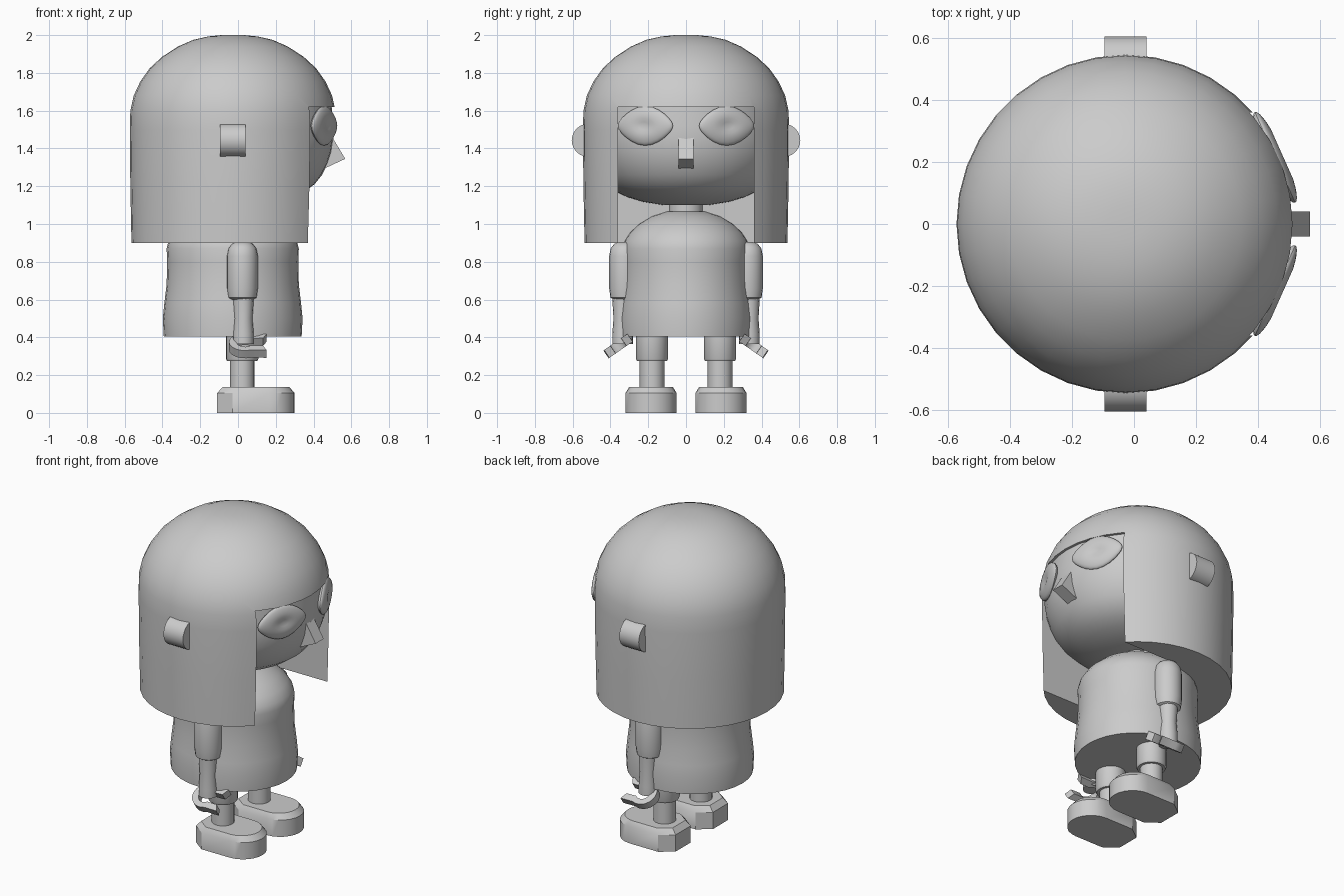
import bpy, bmesh, math
from mathutils import Matrix, Vector

if "Cube" in bpy.data.objects:
    bpy.data.objects.remove(bpy.data.objects["Cube"])


def finish(name, bm, smooth=True, angle=35):
    bmesh.ops.remove_doubles(bm, verts=bm.verts, dist=1e-5)
    bmesh.ops.recalc_face_normals(bm, faces=bm.faces)
    me = bpy.data.meshes.new(name)
    bm.to_mesh(me)
    bm.free()
    ob = bpy.data.objects.new(name, me)
    bpy.context.collection.objects.link(ob)
    if smooth:
        bpy.ops.object.select_all(action='DESELECT')
        ob.select_set(True)
        bpy.context.view_layer.objects.active = ob
        bpy.ops.object.shade_smooth_by_angle(angle=math.radians(angle))
    return ob


def lathe(name, profile, x, y=0, segs=32, sy=1.0):
    """Closed solid of revolution from (radius, z) points."""
    bm = bmesh.new()
    rings = []
    for r, z in profile:
        rings.append([bm.verts.new((x + r * math.cos(2 * math.pi * i / segs),
                                    y + sy * r * math.sin(2 * math.pi * i / segs), z))
                      for i in range(segs)])
    for a, b in zip(rings, rings[1:]):
        for i in range(segs):
            j = (i + 1) % segs
            bm.faces.new((a[i], a[j], b[j], b[i]))
    bm.faces.new(rings[0])
    bm.faces.new(rings[-1])
    return finish(name, bm)


def prism(name, pts, depth, matrix, smooth=True):
    """Outline in local XY extruded along local Z, centred, then placed."""
    bm = bmesh.new()
    f = bm.faces.new([bm.verts.new((a, b, -depth / 2)) for a, b in pts])
    new = bmesh.ops.extrude_face_region(bm, geom=[f])['geom']
    bmesh.ops.translate(bm, vec=(0, 0, depth),
                        verts=[v for v in new if isinstance(v, bmesh.types.BMVert)])
    bm.transform(matrix)
    return finish(name, bm, smooth)


def axes(u, v, w, origin):
    m = Matrix((u, v, w)).transposed().to_4x4()
    m.translation = origin
    return m


# Helmet of hair with a window cut for the face
hair = lathe("hair", [(.537, .90), (.543, 1.2), (.546, 1.5), (.543, 1.6), (.525, 1.68),
                      (.49, 1.755), (.44, 1.825), (.375, 1.885), (.29, 1.94),
                      (.21, 1.975), (.13, 1.993), (.06, 2.0)], -.027, segs=36)
bm = bmesh.new()
bmesh.ops.create_cube(bm, size=1, matrix=Matrix.Translation((.5, 0, 1.12))
                      @ Matrix.Diagonal((1.0, .72, 1.0, 1)))
cutter = finish("hair_window_cutter", bm, False)
mod = hair.modifiers.new("window", 'BOOLEAN')
mod.operation = 'DIFFERENCE'
mod.solver = 'EXACT'
mod.object = cutter
bpy.ops.object.select_all(action='DESELECT')
hair.select_set(True)
bpy.context.view_layer.objects.active = hair
bpy.ops.object.modifier_apply(modifier=mod.name)
bpy.data.objects.remove(cutter)
bpy.ops.object.shade_smooth_by_angle(angle=math.radians(35))

# Head and neck
lathe("head", [(.12, 1.10), (.23, 1.118), (.31, 1.142), (.37, 1.17), (.425, 1.21),
               (.465, 1.26), (.495, 1.32), (.515, 1.38), (.525, 1.45), (.525, 1.52),
               (.515, 1.63)], -.02, segs=36)
lathe("neck", [(.09, 1.0), (.09, 1.15)], -.02, segs=24)

# Nose wedge
prism("nose", [(.48, 1.50), (.505, 1.45), (.568, 1.345), (.46, 1.295)], .08,
      axes((1, 0, 0), (0, 0, 1), (0, -1, 0), (0, 0, 0)), False)

# Torso
lathe("torso", [(.365, .405), (.37, .5), (.362, .58), (.35, .68), (.347, .8), (.35, .87),
                (.34, .91), (.31, .955), (.26, 1.0), (.19, 1.04), (.11, 1.065), (.04, 1.073)],
      -.028, segs=32, sy=.96)

for side, s in (("left", 1), ("right", -1)):
    # Ear stub
    prism(side + "_ear", [(.088 * math.cos(a * math.pi / 12), .088 * math.sin(a * math.pi / 12))
                          for a in range(24)], .135,
          axes((0, 1, 0), (0, 0, 1), (1, 0, 0), (-.027, s * .517, 1.443)))

    # Almond eye with a shallow dished centre
    bm = bmesh.new()
    bmesh.ops.create_uvsphere(bm, u_segments=24, v_segments=16, radius=1,
                              matrix=Matrix.Rotation(math.pi / 2, 4, 'Y'))
    for v in bm.verts:
        d = math.hypot(v.co.y, v.co.z)
        dish = 1 - .45 * max(0, 1 - d / .5)
        pinch = 1 - .35 * v.co.y ** 2
        v.co = Vector((v.co.x * .03 * dish, v.co.y * .16, v.co.z * .105 * pinch))
    bm.transform(Matrix.Translation((.455, s * .215, 1.52))
                 @ Matrix.Rotation(s * math.radians(24), 4, 'Z'))
    finish(side + "_eye", bm)

    # Sleeve and forearm
    lathe(side + "_sleeve", [(.05, .595), (.075, .61), (.082, .66), (.082, .83), (.074, .87),
                             (.055, .895), (.025, .905)], .023, s * .325, 20)
    lathe(side + "_forearm", [(.055, .365), (.055, .42), (.049, .5), (.055, .6), (.055, .62)],
          .028, s * .335, 16)

    # C-shaped gripping hand, open to the front of the figure
    arc = [math.radians(48 + 264 * i / 14) for i in range(15)]
    outline = [(.085 * math.cos(a), .08 * math.sin(a)) for a in arc]
    outline[0], outline[-1] = (.115, .075), (.115, -.075)
    outline += [(.095, -.035)] + [(.045 * math.cos(a), .045 * math.sin(a))
                                  for a in reversed(arc)] + [(.095, .035)]
    u, w = Vector((0, s * .82, -.57)), Vector((0, s * .57, .82))
    prism(side + "_hand", outline, .05, axes((1, 0, 0), u, w, (.037, s * .358, .355)))

    # Leg: cuff above a slimmer shin
    lathe(side + "_leg", [(.065, .12), (.065, .275), (.08, .275), (.086, .287), (.086, .42)],
          .022, s * .18, 20)

    # Shoe: rounded toe, chamfered heel, bevelled top rim
    toe = [(.165 + .135 * math.cos(math.radians(t)), .135 * math.sin(math.radians(t)))
           for t in range(-90, 91, 15)]
    sole = toe + [(-.03, .135), (-.11, .075), (-.11, -.075), (-.03, -.135)]
    bm = bmesh.new()
    rings = []
    for z, k in ((0, 1), (.105, 1), (.137, .86)):
        rings.append([bm.verts.new((.095 + (x - .095) * k, s * .185 + y * k, z))
                      for x, y in sole])
    n = len(sole)
    for a, b in zip(rings, rings[1:]):
        for i in range(n):
            bm.faces.new((a[i], a[(i + 1) % n], b[(i + 1) % n], b[i]))
    bm.faces.new(rings[0])
    bm.faces.new(rings[-1])
    finish(side + "_shoe", bm)
